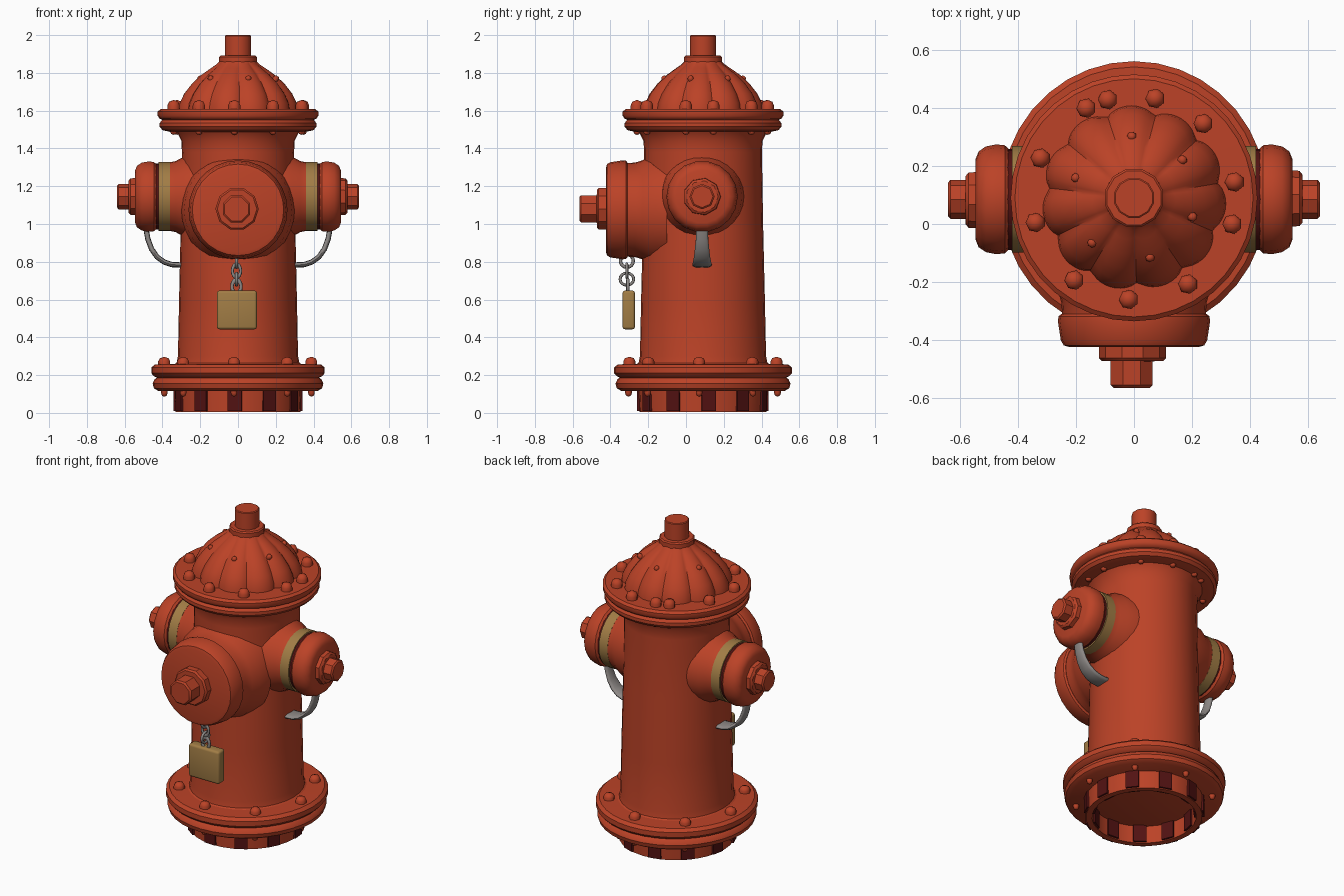
import bpy, bmesh, math
from mathutils import Vector, Matrix

if "Cube" in bpy.data.objects:
    bpy.data.objects.remove(bpy.data.objects["Cube"])

CY = 0.09  # the barrel's axis lies slightly behind the origin


def material(name, rgb):
    m = bpy.data.materials.new(name)
    m.diffuse_color = (*rgb, 1)
    m.use_nodes = True
    m.node_tree.nodes["Principled BSDF"].inputs["Base Color"].default_value = m.diffuse_color
    return m


RED = material("red paint", (0.50, 0.055, 0.02))
MAROON = material("dark maroon", (0.085, 0.006, 0.006))
BRASS = material("brass", (0.36, 0.205, 0.06))
GREY = material("grey metal", (0.27, 0.25, 0.24))


def finish(name, bm, mat, matrix=Matrix(), angle=35):
    bmesh.ops.remove_doubles(bm, verts=bm.verts, dist=1e-5)
    bmesh.ops.recalc_face_normals(bm, faces=bm.faces)
    me = bpy.data.meshes.new(name)
    bm.to_mesh(me)
    bm.free()
    me.materials.append(mat)
    ob = bpy.data.objects.new(name, me)
    ob.matrix_world = matrix
    bpy.context.collection.objects.link(ob)
    bpy.ops.object.select_all(action='DESELECT')
    ob.select_set(True)
    bpy.context.view_layer.objects.active = ob
    if angle:
        bpy.ops.object.shade_smooth_by_angle(angle=math.radians(angle))
    return ob


def lathe(name, profile, mat, loc=(0, CY, 0), axis=(0, 0, 1), segs=32, radial=None, turn=0, sy=1, angle=35, closed=False):
    """Revolve (radius, height) points about an axis; radial(a, i) scales the radius."""
    bm = bmesh.new()
    rings = []
    for i, (r, h) in enumerate(profile):
        ring = []
        for k in range(segs):
            a = 2 * math.pi * k / segs + turn
            q = r * (radial(a, i) if radial else 1)
            ring.append(bm.verts.new((q * math.cos(a), q * math.sin(a) * sy, h)))
        rings.append(ring)
    pairs = list(zip(rings, rings[1:])) + ([(rings[-1], rings[0])] if closed else [])
    for A, B in pairs:
        for k in range(segs):
            n = (k + 1) % segs
            bm.faces.new((A[k], A[n], B[n], B[k]))
    rot = Vector(axis).to_track_quat('Z', 'Y').to_matrix().to_4x4()
    return finish(name, bm, mat, Matrix.Translation(loc) @ rot, angle)


def bolt(name, x, y, z, r, h, up=1):
    lathe(name, [(r, -0.01), (r, h * 0.4), (r * 0.75, h * 0.8), (0, h)], RED,
          (x, y, z), (0, 0, up), segs=7, angle=60)


def box(name, size, mat, matrix, bevel=0):
    bm = bmesh.new()
    bmesh.ops.create_cube(bm, size=1)
    bmesh.ops.scale(bm, vec=size, verts=bm.verts)
    if bevel:
        bmesh.ops.bevel(bm, geom=bm.edges[:], offset=bevel, segments=3, profile=0.5, affect='EDGES')
    return finish(name, bm, mat, matrix)


def link(name, loc, r, t, sx, sy, axis):
    prof = [(r + t * math.cos(a), t * math.sin(a)) for a in [i * math.pi / 4 for i in range(8)]]
    ob = lathe(name, prof, GREY, loc, axis, segs=16, closed=True, angle=60)
    ob.scale = (sx, sy, 1)


# Foot ring with dark slots
lathe("foot_ring", [(0.295, 0.005), (0.33, 0.005), (0.335, 0.13), (0.295, 0.13)], RED, sy=1.02, closed=True)
for i in range(11):
    a = math.radians(-93 + i * 360 / 11)
    box("foot_slot", (0.06, 0.075, 0.105), MAROON,
        Matrix.Translation((0.31 * math.cos(a), CY + 0.317 * math.sin(a), 0.063)) @ Matrix.Rotation(a, 4, 'Z'))

# Base flange, two stacked rounded discs
lathe("base_flange", [(0, 0.115), (0.42, 0.115), (0.445, 0.13), (0.452, 0.155), (0.442, 0.178), (0.43, 0.186),
                      (0.445, 0.194), (0.459, 0.21), (0.459, 0.24), (0.44, 0.257), (0.30, 0.26)],
      RED, segs=36, sy=1.025)

# Tapered barrel
lathe("barrel", [(0.35, 0.25), (0.325, 0.265), (0.318, 0.30), (0.312, 0.60), (0.303, 1.0), (0.297, 1.38),
                 (0.30, 1.44), (0.32, 1.48), (0.34, 1.51)], RED, sy=1.05)

# Top flange, two stacked rounded discs
lathe("top_flange", [(0, 1.488), (0.36, 1.488), (0.40, 1.497), (0.415, 1.515), (0.415, 1.535), (0.40, 1.551),
                     (0.415, 1.557), (0.425, 1.572), (0.425, 1.595), (0.41, 1.608), (0, 1.61)], RED, segs=36)

# Fluted dome
LOBES = 11


def flute(a, i):
    depth = (0.10, 0.10, 0.11, 0.12, 0.12, 0.10, 0.06, 0, 0)[i]
    return 1 - depth * (1 - abs(math.sin((a + 0.1) * LOBES / 2)) ** 0.6)


lathe("dome", [(0.318, 1.605), (0.312, 1.64), (0.288, 1.69), (0.245, 1.745), (0.195, 1.79), (0.145, 1.825),
               (0.115, 1.845), (0.10, 1.86), (0, 1.862)], RED, segs=LOBES * 10, radial=flute, angle=40)
for deg in (92, 38, -18, -75, -133, 161):
    a = math.radians(deg)
    lathe("dome_stud", [(0.016, -0.01), (0.016, 0.008), (0.01, 0.016), (0, 0.018)], RED,
          (0.21 * math.cos(a), CY + 0.21 * math.sin(a), 1.768), (math.cos(a) * 0.6, math.sin(a) * 0.6, 0.8),
          segs=7, angle=60)

# Operating stem
lathe("stem", [(0.103, 1.84), (0.103, 1.885), (0.096, 1.892), (0.071, 1.893), (0.071, 1.996), (0.066, 2.0), (0, 2.0)],
      RED, segs=12, turn=math.pi / 12)

# Flange bolts, above and below
for i in range(8):
    a = math.radians(-93 + 45 * i)
    c, s = math.cos(a), math.sin(a)
    bolt("base_bolt", 0.39 * c, CY + 0.39 * s, 0.257, 0.033, 0.04)
    bolt("base_bolt_end", 0.39 * c, CY + 0.395 * s, 0.118, 0.018, 0.033, -1)
for deg in (118, 105, 78, 47, 9, -15, -58, -93, -126, -166, 157):
    a = math.radians(deg)
    x, y = 0.35 * math.cos(a), CY + 0.35 * math.sin(a)
    bolt("top_bolt", x, y, 1.609, 0.034, 0.048)
    bolt("top_bolt_end", x, y, 1.492, 0.018, 0.02, -1)

# Large front outlet: neck, cap, nut
F = (0, 0, 1.075)
lathe("front_neck", [(0.30, 0.10), (0.285, 0.19), (0.262, 0.23), (0.25, 0.27), (0.247, 0.32)], RED, F, (0, -1, 0))
lathe("front_cap", [(0, 0.31), (0.25, 0.31), (0.26, 0.318), (0.262, 0.335), (0.252, 0.40), (0.242, 0.418), (0.225, 0.423),
                    (0, 0.425)], RED, F, (0, -1, 0), segs=28)
lathe("front_cap_boss", [(0.115, 0.42), (0.115, 0.462), (0.105, 0.472), (0, 0.474)], RED,
      (-0.005, 0, 1.08), (0, -1, 0), segs=10)
lathe("front_cap_nut", [(0.078, 0.46), (0.078, 0.555), (0.068, 0.564), (0, 0.564)], RED,
      (-0.008, 0, 1.08), (0, -1, 0), segs=8, turn=math.pi / 8)

# Side outlets and their curved straps
for side, sx in (("right", 1), ("left", -1)):
    ax, P = (sx, 0, 0), (0, CY - 0.005, 1.145)
    lathe(side + "_neck", [(0.225, 0.20), (0.21, 0.29), (0.188, 0.33), (0.18, 0.37)], RED, P, ax, segs=28)
    lathe(side + "_brass_ring", [(0.10, 0.36), (0.183, 0.36), (0.183, 0.42), (0.10, 0.42)], BRASS, P, ax, segs=28)
    lathe(side + "_seam", [(0.17, 0.415), (0.174, 0.415), (0.174, 0.45), (0.165, 0.45)], MAROON, P, ax, segs=28)
    lathe(side + "_cap", [(0, 0.43), (0.172, 0.43), (0.186, 0.445), (0.189, 0.475), (0.182, 0.51), (0.165, 0.535),
                          (0.14, 0.545), (0, 0.547)], RED, P, ax, segs=18)
    lathe(side + "_cap_boss", [(0.10, 0.54), (0.098, 0.57), (0.085, 0.58), (0, 0.582)], RED, P, ax, segs=9)
    lathe(side + "_cap_nut", [(0.067, 0.57), (0.067, 0.632), (0.058, 0.64), (0, 0.64)], RED, P, ax, segs=8)

    # (x, z, half width) along the strap, swept with a rounded section
    path = [(0.487, 0.975, 0.032), (0.477, 0.92, 0.033), (0.458, 0.868, 0.038), (0.428, 0.825, 0.043),
            (0.39, 0.798, 0.048), (0.35, 0.785, 0.051), (0.30, 0.783, 0.052)]
    bm, rings = bmesh.new(), []
    for i, (x, z, w) in enumerate(path):
        p, q = path[max(i - 1, 0)], path[min(i + 1, len(path) - 1)]
        n = Vector((-(q[1] - p[1]), 0, q[0] - p[0])).normalized()
        ring = []
        for k in range(12):
            a = 2 * math.pi * k / 12
            cx = math.copysign(abs(math.cos(a)) ** 0.6, math.cos(a))
            v = Vector((x, CY - 0.005 + w * cx, z)) + n * 0.014 * math.sin(a)
            v.x *= sx
            ring.append(bm.verts.new(v))
        rings.append(ring)
    for A, B in zip(rings, rings[1:]):
        for k in range(12):
            bm.faces.new((A[k], A[k - 1], B[k - 1], B[k]))
    bm.faces.new(rings[0])
    bm.faces.new(rings[-1])
    finish(side + "_strap", bm, GREY, angle=50)

# Hanging brass lock with its chain links
box("brass_lock", (0.212, 0.066, 0.205), BRASS, Matrix.Translation((-0.006, -0.303, 0.545)), 0.014)
link("chain_link_top", (-0.008, -0.313, 0.805), 0.034, 0.009, 1, 1, (1, 0, 0))
link("chain_link_middle", (-0.008, -0.313, 0.752), 0.022, 0.008, 1, 1.5, (0, -1, 0))
link("chain_link_side", (-0.008, -0.313, 0.708), 0.036, 0.008, 1, 0.9, (1, 0, 0))
link("lock_shackle", (-0.008, -0.308, 0.668), 0.024, 0.009, 1, 1.5, (0, -1, 0))
